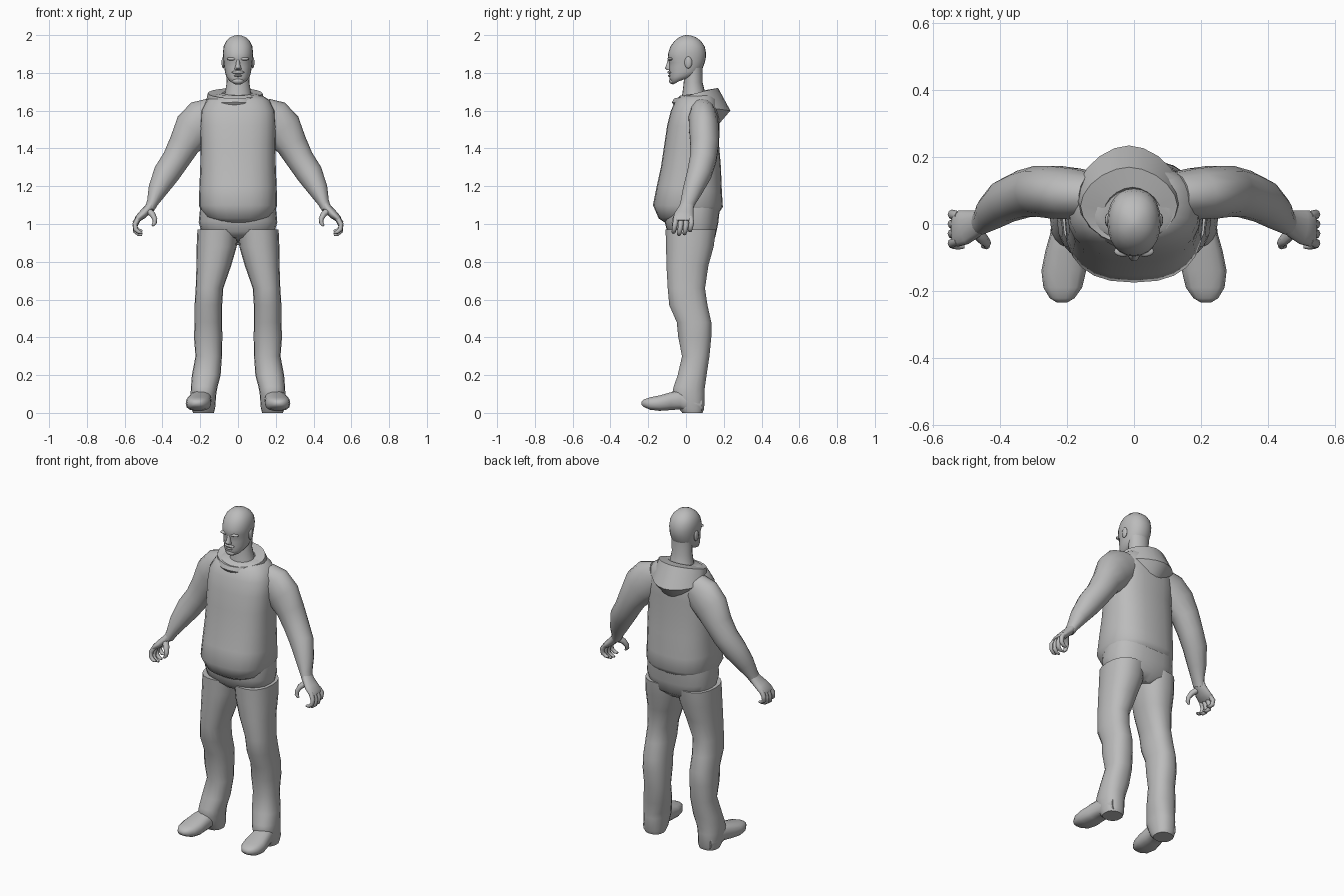
import bpy, bmesh, math
from mathutils import Vector

grey = bpy.data.materials.new("plain grey")
grey.diffuse_color = (0.5, 0.5, 0.5, 1)


def finish(name, bm, mirror=False, angle=50):
    bmesh.ops.recalc_face_normals(bm, faces=bm.faces)
    me = bpy.data.meshes.new(name)
    bm.to_mesh(me)
    bm.free()
    me.materials.append(grey)
    me.shade_smooth()
    me.set_sharp_from_angle(angle=math.radians(angle))
    ob = bpy.data.objects.new(name, me)
    bpy.context.collection.objects.link(ob)
    if mirror:
        ob.modifiers.new("Mirror", 'MIRROR')
    return ob


def sp(v, p):
    return math.copysign(abs(v) ** (2 / p), v)


def skin(name, rings, mirror=False, angle=50):
    """Join rings of points into a capped surface."""
    bm = bmesh.new()
    rows = [[bm.verts.new(c) for c in r] for r in rings]
    n = len(rows[0])
    for a, b in zip(rows, rows[1:]):
        for i in range(n):
            bm.faces.new((a[i], a[(i + 1) % n], b[(i + 1) % n], b[i]))
    bm.faces.new(rows[0])
    bm.faces.new(rows[-1])
    return finish(name, bm, mirror, angle)


def column(name, secs, n=20, p=2.3, mirror=False, angle=50):
    """Sections (z front, z back, x centre, half width, y front, y back)."""
    rings = []
    for zf, zb, x, w, yf, yb in secs:
        r = []
        for i in range(n):
            t = 2 * math.pi * i / n
            s = math.sin(t)
            r.append((x + w * sp(math.cos(t), p), (yf + yb) / 2 + (yb - yf) / 2 * sp(s, p),
                      zf + (zb - zf) * (1 + s) / 2))
        rings.append(r)
    return skin(name, rings, mirror, angle)


def limb(name, secs, n=14):
    """Tube through (x, y, z, radius in the xz plane, radius along y)."""
    pts = [Vector(s[:3]) for s in secs]
    rings = []
    for k, s in enumerate(secs):
        d = pts[min(k + 1, len(pts) - 1)] - pts[max(k - 1, 0)]
        u = Vector((0, 1, 0)).cross(d).normalized()
        v = d.cross(u).normalized()
        rings.append([pts[k] + u * s[3] * math.cos(2 * math.pi * i / n)
                      + v * s[4] * math.sin(2 * math.pi * i / n) for i in range(n)])
    return skin(name, rings, True, 60)


def blob(name, c, r, mirror=False):
    bm = bmesh.new()
    bmesh.ops.create_uvsphere(bm, u_segments=12, v_segments=8, radius=1)
    for v in bm.verts:
        v.co = Vector((c[i] + r[i] * v.co[i] for i in range(3)))
    return finish(name, bm, mirror)


# Sweatshirt body with overhanging belly
column("sweatshirt", [
    (1.00, 1.04, 0, .13, -.10, .14), (1.03, 1.06, 0, .18, -.145, .175),
    (1.10, 1.09, 0, .207, -.175, .195), (1.20, 1.17, 0, .205, -.155, .19),
    (1.30, 1.30, 0, .20, -.133, .185), (1.42, 1.42, 0, .198, -.115, .175),
    (1.52, 1.52, 0, .20, -.10, .178), (1.60, 1.60, 0, .195, -.08, .175),
    (1.655, 1.66, 0, .165, -.055, .165), (1.68, 1.70, 0, .11, -.03, .14)], n=24, p=2.5)

# Hood lying on the shoulders
column("hood", [
    (1.62, 1.53, -.01, .13, -.06, .175), (1.645, 1.60, -.015, .16, -.075, .235),
    (1.665, 1.72, -.015, .145, -.062, .17), (1.66, 1.71, -.005, .085, -.035, .11),
    (1.62, 1.64, 0, .06, -.02, .09)], n=20, p=1.8, angle=40)

# Trousers: hips and legs
column("trouser_hips", [
    (.93, .89, 0, .10, -.07, .11), (.96, .93, 0, .19, -.10, .155),
    (1.02, 1.0, 0, .208, -.115, .17), (1.09, 1.09, 0, .20, -.12, .18)], n=24, p=2.5)
column("trouser_leg", [
    (.0, .0, .183, .055, -.02, .088), (.03, .02, .183, .062, -.045, .097),
    (.10, .10, .183, .068, -.075, .10), (.14, .13, .179, .070, -.066, .10),
    (.20, .20, .168, .076, -.045, .11), (.30, .30, .155, .070, -.022, .125),
    (.40, .40, .158, .075, -.042, .135), (.48, .48, .157, .073, -.05, .135),
    (.57, .57, .157, .073, -.09, .115), (.66, .66, .151, .073, -.098, .102),
    (.78, .78, .128, .092, -.105, .12), (.88, .88, .113, .106, -.107, .148),
    (.97, .97, .106, .109, -.11, .16)], n=18, mirror=True)

# Shoes: sections along y (y, x, half width, sole z, top z)
shoe = []
for y, x, w, z0, z1 in [(.085, .19, .04, .004, .08), (.05, .19, .055, 0, .10),
                        (0, .192, .055, .004, .12), (-.03, .196, .055, .018, .12),
                        (-.08, .203, .062, .014, .11), (-.14, .21, .067, .010, .093),
                        (-.19, .213, .058, .016, .083), (-.222, .215, .037, .030, .072),
                        (-.235, .215, .015, .042, .06)]:
    shoe.append([(x + w * sp(math.cos(t), 2.6), y, (z0 + z1) / 2 + (z1 - z0) / 2 * sp(math.sin(t), 2.6))
                 for t in (2 * math.pi * i / 14 for i in range(14))])
skin("shoe", shoe, True)

# Sleeves and forearms
limb("arm", [
    (.12, .085, 1.585, .09, .07), (.18, .09, 1.55, .115, .078), (.235, .095, 1.50, .108, .08),
    (.285, .098, 1.42, .083, .077), (.33, .09, 1.34, .073, .072), (.38, .07, 1.265, .07, .066),
    (.425, .035, 1.18, .052, .053), (.452, .01, 1.115, .031, .040), (.468, 0, 1.08, .025, .036)])

# Hands: palm, four curled fingers and thumb
limb("palm", [
    (.452, .01, 1.115, .024, .034), (.475, .0, 1.08, .024, .042),
    (.505, -.01, 1.05, .023, .052), (.53, -.014, 1.028, .018, .055), (.54, -.014, 1.015, .010, .048)])
for k in range(4):
    y = -.058 + .029 * k
    dz = (0, -.012, -.008, .008)[k]
    limb("finger_%d" % (k + 1), [
        (.525, y * .85, 1.035, .014, .014), (.545, y, 1.0 + dz, .013, .014),
        (.543, y - .004, .972 + dz, .012, .012), (.525, y - .008, .957 + dz, .010, .011),
        (.507, y - .008, .955 + dz, .006, .007)], 8)
limb("thumb", [
    (.475, -.02, 1.07, .018, .020), (.452, -.045, 1.05, .016, .018),
    (.440, -.058, 1.025, .013, .014), (.441, -.064, 1.005, .011, .012), (.453, -.066, .99, .006, .007)], 8)

# Neck and head
column("neck", [
    (1.62, 1.64, 0, .085, -.03, .12), (1.70, 1.70, 0, .068, -.018, .10),
    (1.75, 1.75, 0, .060, -.012, .088), (1.83, 1.83, 0, .062, -.01, .088)], p=2)
column("head", [
    (1.738, 1.765, 0, .028, -.07, -.02), (1.748, 1.775, 0, .048, -.082, .02),
    (1.775, 1.79, 0, .063, -.088, .06), (1.80, 1.81, 0, .069, -.088, .082),
    (1.83, 1.84, 0, .073, -.090, .094), (1.853, 1.86, 0, .076, -.088, .101),
    (1.875, 1.88, 0, .078, -.097, .105), (1.905, 1.905, 0, .080, -.094, .106),
    (1.94, 1.94, 0, .076, -.082, .099), (1.968, 1.968, 0, .063, -.062, .08),
    (1.988, 1.988, 0, .042, -.038, .054), (1.998, 1.998, 0, .018, -.013, .025),
    (2.0, 2.0, 0, .004, .0, .008)], n=24, p=2.2)

# Face details
column("nose", [(1.815, 1.815, 0, .017, -.102, -.07), (1.825, 1.825, 0, .018, -.112, -.07),
                (1.84, 1.84, 0, .012, -.106, -.07), (1.872, 1.872, 0, .008, -.096, -.07)], n=10, p=2)
blob("brow", (.032, -.082, 1.874), (.028, .016, .009), True)
blob("ear", (.078, .012, 1.855), (.009, .020, .032), True)
blob("moustache", (0, -.083, 1.803), (.034, .016, .009))
blob("lower_lip", (0, -.084, 1.785), (.022, .012, .006))
blob("chin", (0, -.074, 1.757), (.030, .016, .016))
